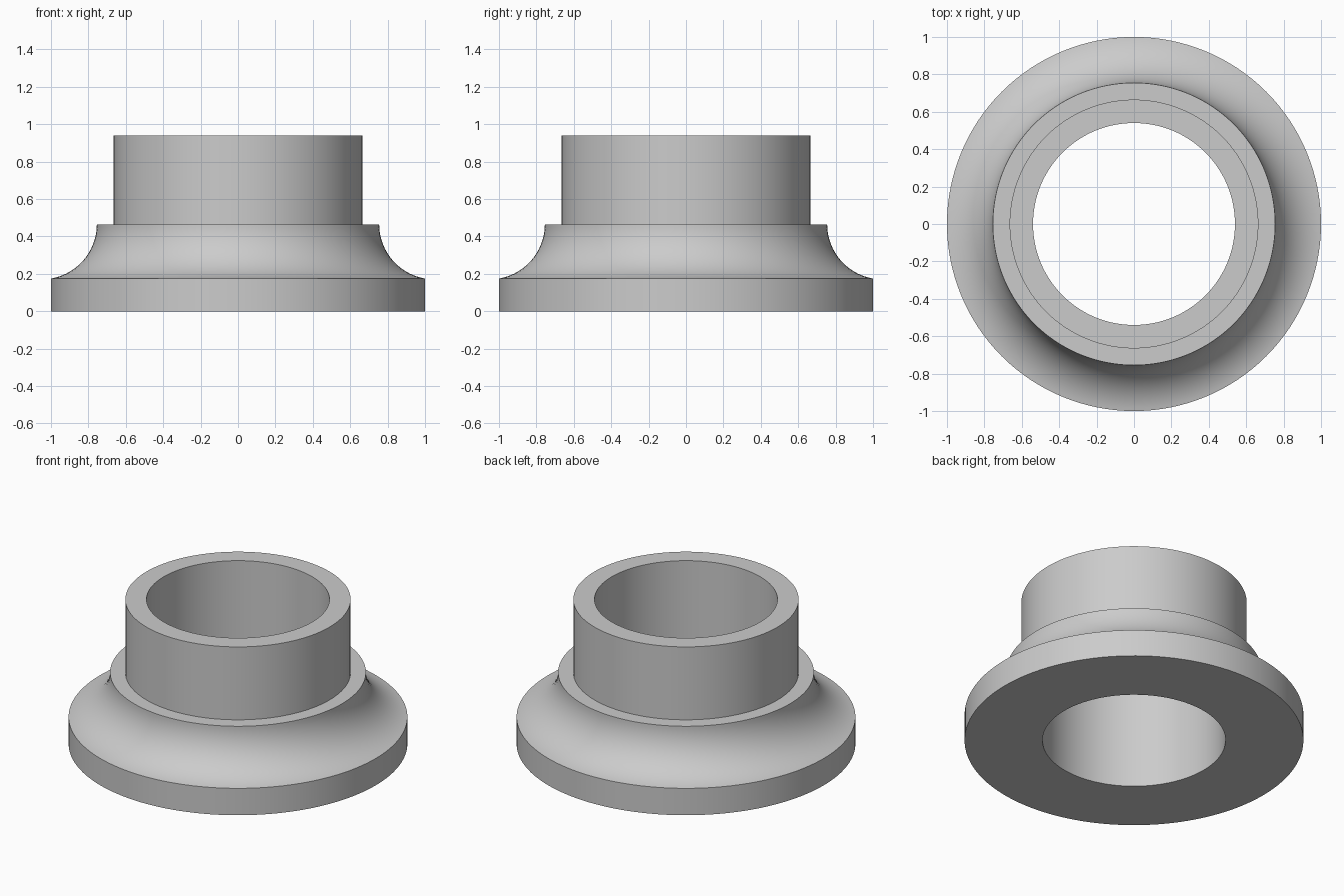
import bpy
import bmesh
from math import acos, cos, pi, sin

cube = bpy.data.objects.get("Cube")
if cube:
    bpy.data.objects.remove(cube, do_unlink=True)

# Main dimensions
BORE, NECK, SHOULDER, RIM = 0.54, 0.665, 0.755, 1.0
RIM_Z, STEP_Z, TOP_Z = 0.175, 0.465, 0.94
SEGMENTS, ARC_STEPS = 128, 24

# Plain grey material
grey = bpy.data.materials.new("light grey")
grey.use_nodes = True
colour = (0.6, 0.6, 0.6, 1)
grey.diffuse_color = colour
grey.node_tree.nodes["Principled BSDF"].inputs["Base Color"].default_value = colour

# Concave flare: circular arc, vertical at the shoulder and ending on the rim
width, height = RIM - SHOULDER, STEP_Z - RIM_Z
radius = (width ** 2 + height ** 2) / (2 * width)
sweep = acos((radius - width) / radius)
flare = []
for i in range(ARC_STEPS + 1):
    a = sweep * (1 - i / ARC_STEPS)
    flare.append((SHOULDER + radius * (1 - cos(a)), STEP_Z - radius * sin(a)))

# Closed cross-section, from the bottom of the bore around the outside
profile = [(BORE, 0), (RIM, 0)] + flare + [(NECK, STEP_Z), (NECK, TOP_Z), (BORE, TOP_Z)]

# Turn the cross-section around the z axis
bm = bmesh.new()
rings = []
for s in range(SEGMENTS):
    a = 2 * pi * s / SEGMENTS
    rings.append([bm.verts.new((r * cos(a), r * sin(a), z)) for r, z in profile])
for s, ring in enumerate(rings):
    following = rings[(s + 1) % SEGMENTS]
    for i in range(len(profile)):
        j = (i + 1) % len(profile)
        bm.faces.new((ring[i], following[i], following[j], ring[j]))
bmesh.ops.recalc_face_normals(bm, faces=bm.faces)

mesh = bpy.data.meshes.new("flanged_collar")
bm.to_mesh(mesh)
bm.free()
mesh.materials.append(grey)
collar = bpy.data.objects.new("flanged_collar", mesh)
bpy.context.collection.objects.link(collar)

# Smooth walls with crisp rims
bpy.ops.object.select_all(action="DESELECT")
collar.select_set(True)
bpy.context.view_layer.objects.active = collar
bpy.ops.object.shade_smooth_by_angle(angle=pi / 6)
